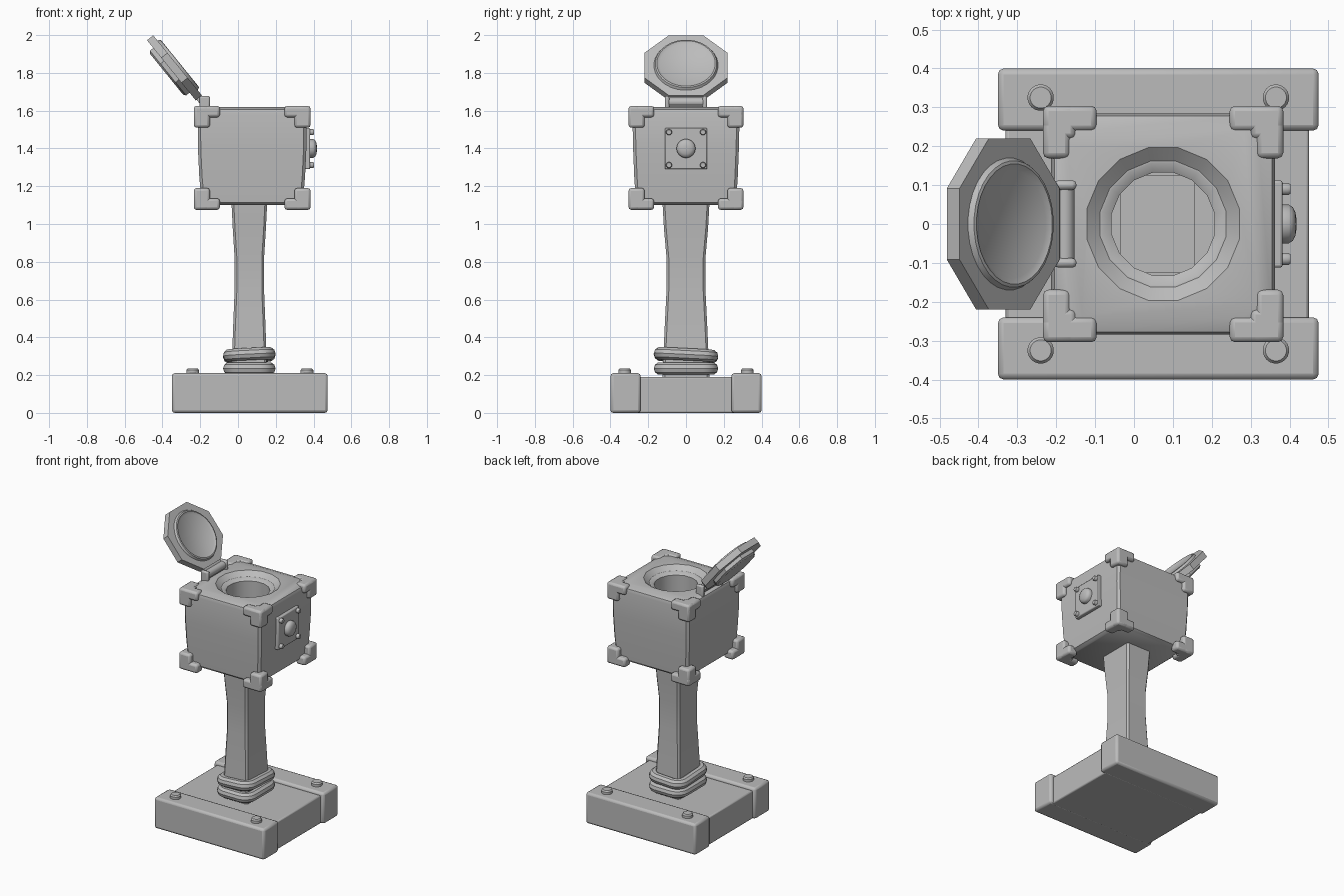
import bpy, bmesh, math
from mathutils import Matrix, Vector

if "Cube" in bpy.data.objects:
    bpy.data.objects.remove(bpy.data.objects["Cube"])

grey = bpy.data.materials.new("plain_grey")
grey.use_nodes = True
COLOUR = (0.5, 0.5, 0.5, 1)
grey.diffuse_color = COLOUR
grey.node_tree.nodes["Principled BSDF"].inputs["Base Color"].default_value = COLOUR

CX = 0.075  # centre of the box in x


def finish(name, bm, bevel=0, segments=2, matrix=None):
    """Turn a bmesh into a shaded object, with optional edge bevel."""
    bmesh.ops.recalc_face_normals(bm, faces=bm.faces)
    mesh = bpy.data.meshes.new(name)
    bm.to_mesh(mesh)
    bm.free()
    mesh.materials.append(grey)
    ob = bpy.data.objects.new(name, mesh)
    bpy.context.collection.objects.link(ob)
    if matrix:
        ob.matrix_world = matrix
    if bevel:
        mod = ob.modifiers.new("edge_bevel", "BEVEL")
        mod.width, mod.segments, mod.limit_method = bevel, segments, "ANGLE"
    smooth(ob)
    return ob


def smooth(ob):
    bpy.ops.object.select_all(action="DESELECT")
    ob.select_set(True)
    bpy.context.view_layer.objects.active = ob
    bpy.ops.object.shade_smooth_by_angle(angle=math.radians(35))


def add_box(bm, lo, hi):
    lo, hi = Vector(lo), Vector(hi)
    size = [abs(c) for c in hi - lo]
    bmesh.ops.create_cube(bm, size=1, matrix=Matrix.Translation((lo + hi) / 2) @ Matrix.Diagonal((*size, 1)))


def box(name, lo, hi, bevel=0.0):
    bm = bmesh.new()
    add_box(bm, lo, hi)
    return finish(name, bm, bevel)


def loft(name, rings, bevel=0, matrix=None):
    """Skin a list of closed point rings and cap both ends."""
    bm = bmesh.new()
    loops = [[bm.verts.new(p) for p in ring] for ring in rings]
    n = len(loops[0])
    for a, b in zip(loops, loops[1:]):
        for i in range(n):
            j = (i + 1) % n
            bm.faces.new((a[i], a[j], b[j], b[i]))
    bm.faces.new(loops[0])
    bm.faces.new(loops[-1])
    return finish(name, bm, bevel, matrix=matrix)


def rect(cx, hx, hy, z, c):
    """Rectangle with chamfered corners."""
    pts = [(hx, hy - c), (hx - c, hy), (c - hx, hy), (-hx, hy - c),
           (-hx, c - hy), (c - hx, -hy), (hx - c, -hy), (hx, c - hy)]
    return [(cx + x, y, z) for x, y in pts]


def ngon(r, z, n, squash=1, turn=0.5):
    angles = [2 * math.pi * (i + turn) / n for i in range(n)]
    return [(r * math.cos(a) * squash, r * math.sin(a), z) for a in angles]


def lathe(name, profile, n, matrix, squash=1):
    return loft(name, [ngon(r, z, n, squash) for r, z in profile], matrix=matrix)


def round_bolt(name, r, h, matrix):
    lathe(name, [(r, 0), (r, h * 0.75), (r * 0.8, h)], 20, matrix)


# Base: centre slab, two end boards and four bolts
box("base_slab", (-0.33, -0.26, 0), (0.45, 0.26, 0.19), 0.008)
for side, label in ((-1, "front"), (1, "back")):
    box("base_board_" + label, (-0.35, side * 0.24, 0), (0.475, side * 0.4, 0.21), 0.015)
    for x in (-0.24, 0.365):
        round_bolt("base_bolt", 0.034, 0.035, Matrix.Translation((x, side * 0.325, 0.2)))

# Waisted post
post = [(0.18, 0.095, 0.125), (0.45, 0.086, 0.113), (0.65, 0.078, 0.103),
        (0.82, 0.078, 0.103), (0.98, 0.088, 0.117), (1.125, 0.095, 0.125)]
loft("post", [rect(0.06, hx, hy, z, 0.012) for z, hx, hy in post])

# Two padded collars around the foot of the post
for name, z, tilt in (("lower_collar", 0.235, 0), ("upper_collar", 0.305, 0.05)):
    curve = bpy.data.curves.new(name, "CURVE")
    curve.dimensions = "3D"
    curve.bevel_depth, curve.bevel_resolution = 0.034, 3
    spline = curve.splines.new("POLY")
    path = []
    for i, (sx, sy) in enumerate(((1, 1), (-1, 1), (-1, -1), (1, -1))):
        for k in range(5):
            a = math.pi / 2 * (i + k / 4)
            path.append((sx * 0.055 + 0.05 * math.cos(a), sy * 0.087 + 0.05 * math.sin(a)))
    spline.points.add(len(path) - 1)
    for p, (x, y) in zip(spline.points, path):
        p.co = (x, y, tilt * (x - y), 1)
    spline.use_cyclic_u = True
    curve.materials.append(grey)
    ob = bpy.data.objects.new(name, curve)
    ob.location = (0.06, 0, z)
    bpy.context.collection.objects.link(ob)
    bpy.ops.object.select_all(action="DESELECT")
    ob.select_set(True)
    bpy.context.view_layer.objects.active = ob
    bpy.ops.object.convert(target="MESH")
    smooth(bpy.context.object)

# Box body with a sloped shoulder, slightly swollen sides and a chamfered top
sections = [(1.1, 0.25, 0.25, 0.015), (1.115, 0.268, 0.265, 0.015), (1.25, 0.28, 0.274, 0.015),
            (1.4, 0.287, 0.28, 0.015), (1.585, 0.288, 0.284, 0.015), (1.605, 0.28, 0.278, 0.03),
            (1.619, 0.245, 0.24, 0.037)]
body = loft("box_body", [rect(CX, hx, hy, z, c) for z, hx, hy, c in sections])

# Stepped round well cut into the box
well = [(0.135, 1.12), (0.135, 1.575), (0.16, 1.59), (0.165, 1.59), (0.2, 1.619), (0.2, 1.7)]
cutter = lathe("well_cutter", well, 16, Matrix.Translation((CX, 0, 0)))
cutter.hide_render = True
mod = body.modifiers.new("well", "BOOLEAN")
mod.object, mod.operation, mod.solver = cutter, "DIFFERENCE", "EXACT"
bpy.context.view_layer.objects.active = body
bpy.ops.object.modifier_apply(modifier=mod.name)
bpy.data.objects.remove(cutter)
smooth(body)

# Three-armed corner guards
for sx in (-1, 1):
    for sy in (-1, 1):
        for top in (False, True):
            bm = bmesh.new()
            corner = Vector((CX + sx * 0.309, sy * 0.304, 1.625 if top else 1.075))
            for arm in ((0.138, 0.065, 0.06), (0.07, 0.135, 0.06), (0.085, 0.085, 0.115)):
                inward = Vector((-sx * arm[0], -sy * arm[1], -arm[2] if top else arm[2]))
                add_box(bm, corner, corner + inward)
            finish("corner_guard", bm, 0.014, 2)

# Button plate on the side
box("button_plate", (0.345, -0.112, 1.29), (0.382, 0.112, 1.508), 0.006)
outward = Matrix.Rotation(math.pi / 2, 4, "Y")
lathe("button", [(0.05, 0), (0.05, 0.02), (0.044, 0.03), (0.03, 0.037), (0.012, 0.04)], 24,
      Matrix.Translation((0.378, 0, 1.4)) @ outward)
for y in (-0.09, 0.09):
    for z in (1.312, 1.486):
        round_bolt("plate_bolt", 0.016, 0.022, Matrix.Translation((0.38, y, z)) @ outward)

# Open lid: octagonal plate with a raised dished ring inside and a round pad outside
slope = math.atan2(0.777, 0.63)
lid = Matrix.Translation((-0.32, 0, 1.84)) @ Matrix.Rotation(slope - math.pi + math.pi / 2 + 0.11, 4, "Y")
normal = Vector((0.777, 0, 0.63))
along = Vector((-0.63, 0, 0.777))
lid = Matrix.Translation((-0.32, 0, 1.84)) @ Matrix((along, (0, -1, 0), normal)).transposed().to_4x4()
R = 0.22 / math.cos(math.pi / 8)
rings = [ngon(R, -0.042, 8, 0.93), ngon(R, 0, 8, 0.93)]
loft("lid_plate", rings, matrix=lid)
lathe("lid_dish", [(0.175, -0.01), (0.163, 0.014), (0.155, 0.016), (0.14, 0.006)], 32, lid)
lathe("lid_pad", [(0.15, -0.075), (0.165, -0.065), (0.165, -0.04)], 8, lid)

# Hinge: tongue, barrel and two knuckles
tongue = [[(x, y, z) for x, y in ((-0.27, -0.092), (-0.27, 0.092), (-0.15, 0.092), (-0.15, -0.092))]
          for z in (-0.036, -0.008)]
loft("hinge_tongue", tongue, 0.004, lid)
sideways = Matrix.Rotation(math.pi / 2, 4, "X")
lathe("hinge_barrel", [(0.025, -0.1), (0.025, 0.1)], 16, Matrix.Translation((-0.178, 0, 1.645)) @ sideways)
for s in (-1, 1):
    box("hinge_knuckle", (-0.205, s * 0.088, 1.59), (-0.148, s * 0.112, 1.678), 0.01)
